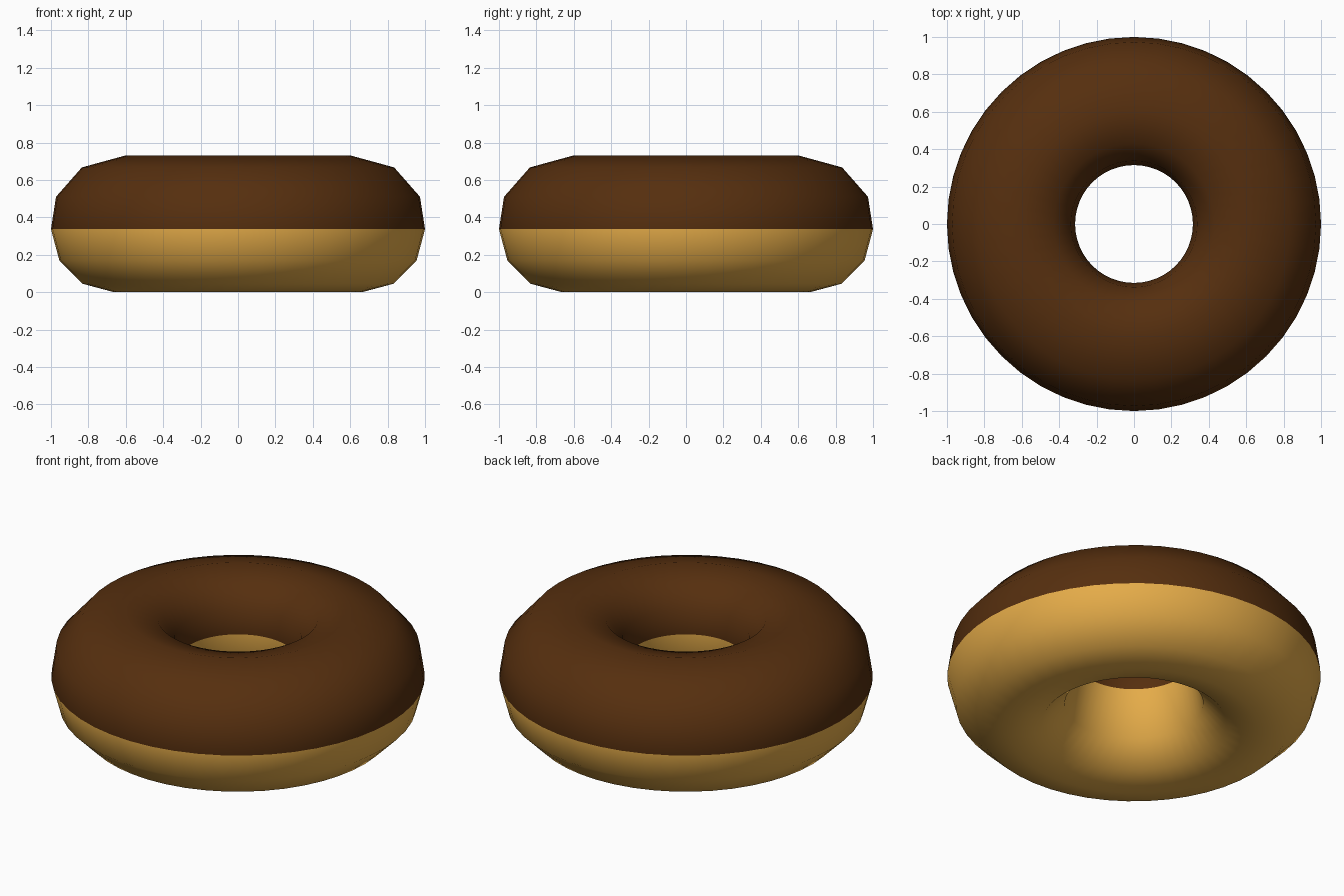
import bpy, bmesh, math

if "Cube" in bpy.data.objects:
    bpy.data.objects.remove(bpy.data.objects["Cube"])

def material(name, rgb):
    m = bpy.data.materials.new(name)
    m.diffuse_color = (*rgb, 1)
    m.use_nodes = True
    m.node_tree.nodes["Principled BSDF"].inputs["Base Color"].default_value = m.diffuse_color
    return m

SEGMENTS = 48

# cross-section loop (radius, height): from outer seam over the icing to the
# inner seam, then back under the dough
icing = [(1.0, .337), (.973, .51), (.835, .667), (.605, .73),
         (.43, .685), (.338, .575), (.315, .44)]
dough = [(.663 + .337 * math.cos(math.radians(a)), .337 + .337 * math.sin(math.radians(a)))
         for a in range(210, 360, 30)]
profile = icing + dough

# one ring body, spun from the cross-section
bm = bmesh.new()
rings = []
for i in range(SEGMENTS):
    a = 2 * math.pi * i / SEGMENTS
    rings.append([bm.verts.new((r * math.cos(a), r * math.sin(a), z)) for r, z in profile])
n = len(profile)
for i in range(SEGMENTS):
    a, b = rings[i], rings[(i + 1) % SEGMENTS]
    for j in range(n):
        k = (j + 1) % n
        f = bm.faces.new((a[j], b[j], b[k], a[k]))
        f.smooth = True
        # icing covers the upper part of the section
        f.material_index = 1 if j < len(icing) - 1 else 0
bmesh.ops.recalc_face_normals(bm, faces=bm.faces)

mesh = bpy.data.meshes.new("doughnut")
bm.to_mesh(mesh)
bm.free()
mesh.materials.append(material("golden dough", (.78, .41, .066)))
mesh.materials.append(material("chocolate icing", (.092, .028, .0045)))
bpy.context.collection.objects.link(bpy.data.objects.new("doughnut", mesh))
